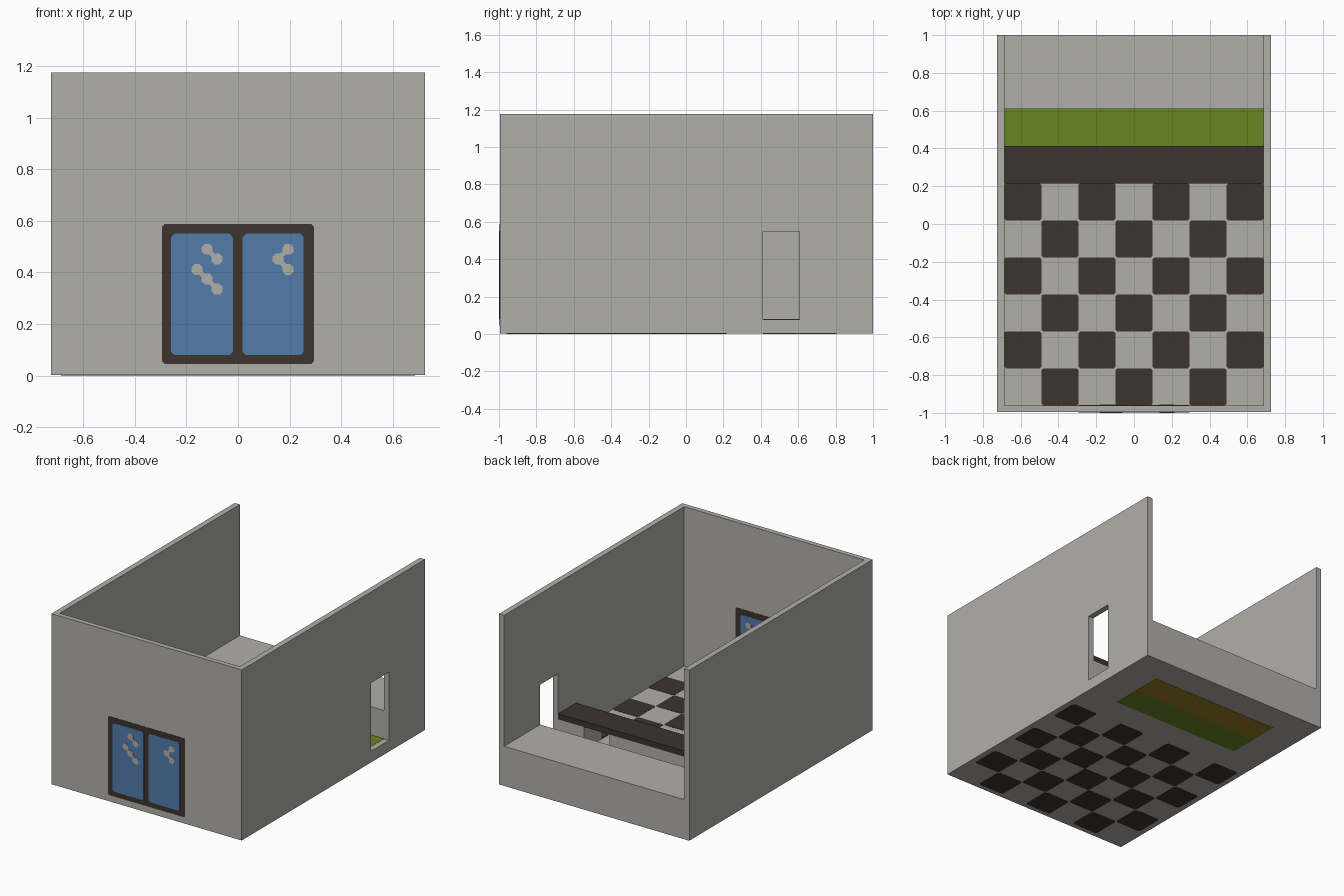
import bpy, bmesh, math

if "Cube" in bpy.data.objects:
    bpy.data.objects.remove(bpy.data.objects["Cube"], do_unlink=True)

U = 2 / 51                 # modelling grid step
W = 18.5 * U               # half width outside
IN = W - U                 # half width inside
P = 0.0015                 # thickness step of painted plates
H = 30 * U


def Y(n):
    """Depth coordinate, n grid steps from the front."""
    return -1 + n * U


def material(name, rgb):
    lin = [((c / 255 + 0.055) / 1.055) ** 2.4 for c in rgb] + [1]
    m = bpy.data.materials.new(name)
    m.use_nodes = True
    m.diffuse_color = lin
    bsdf = m.node_tree.nodes["Principled BSDF"]
    bsdf.inputs["Base Color"].default_value = lin
    bsdf.inputs["Roughness"].default_value = 0.9
    return m


STONE = material("warm grey", (177, 175, 169))
DARK = material("dark brown", (60, 51, 45))
GREEN = material("leaf green", (105, 131, 35))
OLIVE = material("olive brown", (152, 122, 35))
BLUE = material("window blue", (82, 124, 171))


def prism(name, outlines, axis, lo, hi, mat):
    """Extrude 2D outlines along an axis between lo and hi."""
    put = {"x": lambda a, b, d: (d, a, b),
           "y": lambda a, b, d: (a, d, b),
           "z": lambda a, b, d: (a, b, d)}[axis]
    bm = bmesh.new()
    for pts in outlines:
        n = len(pts)
        low = [bm.verts.new(put(a, b, lo)) for a, b in pts]
        top = [bm.verts.new(put(a, b, hi)) for a, b in pts]
        bm.faces.new(low)
        bm.faces.new(top)
        for i in range(n):
            j = (i + 1) % n
            bm.faces.new((low[i], low[j], top[j], top[i]))
    bmesh.ops.recalc_face_normals(bm, faces=bm.faces)
    me = bpy.data.meshes.new(name)
    bm.to_mesh(me)
    bm.free()
    me.materials.append(mat)
    ob = bpy.data.objects.new(name, me)
    bpy.context.collection.objects.link(ob)
    return ob


def rect(a0, a1, b0, b1, c=0.0):
    """Rectangle outline with optional cut corners."""
    if not c:
        return [(a0, b0), (a1, b0), (a1, b1), (a0, b1)]
    return [(a0 + c, b0), (a1 - c, b0), (a1, b0 + c), (a1, b1 - c),
            (a1 - c, b1), (a0 + c, b1), (a0, b1 - c), (a0, b0 + c)]


# U-shaped walls, open at the back
front = -1 + 3 * P
walls = prism("walls", [[(-W, front), (W, front), (W, 1), (IN, 1), (IN, Y(1)),
                         (-IN, Y(1)), (-IN, 1), (-W, 1)]], "z", P, H, STONE)

# Serving hatch cut through one side wall
cutter = prism("hatch_cutter", [rect(Y(36), Y(41), 2 * U, 14 * U)], "x",
               IN - U, W + U, STONE)
mod = walls.modifiers.new("hatch", "BOOLEAN")
mod.operation, mod.solver, mod.object = "DIFFERENCE", "EXACT", cutter
bpy.context.view_layer.objects.active = walls
bpy.ops.object.modifier_apply(modifier="hatch")
bpy.data.objects.remove(cutter, do_unlink=True)

# Floor slab with the raised platform at the back
prism("floor_and_platform", [[(Y(1), P), (1, P), (1, 7 * U), (Y(41), 7 * U),
                              (Y(41), 2 * U), (Y(1), 2 * U)]], "x", -IN, IN, STONE)

# Counter top and its supports, leaving a knee gap
prism("counter_top", [rect(-IN, IN, Y(31), Y(36))], "z", 6 * U, 7 * U, DARK)
prism("counter_supports", [rect(12.5 * U, IN, Y(31), Y(36)),
                           rect(-IN, 7.5 * U, Y(31), Y(36))],
      "z", 2 * U, 6 * U, STONE)

# Checker tiles on the floor and repeated on the underside
tiles = []
for row in range(6):
    for col in range(7):
        if (row + col) % 2:
            x, y = -IN + col * 5 * U, Y(1) + row * 5 * U
            tiles.append(rect(x, x + 5 * U, y, y + 5 * U, 0.009))
prism("floor_tiles", tiles, "z", 2 * U, 2 * U + P, DARK)
prism("underside_tiles", tiles, "z", 0, P, DARK)

# Green strip behind the counter and the patches underneath
prism("green_strip", [rect(-IN, IN, Y(36), Y(41))], "z", 2 * U, 2 * U + P, GREEN)
prism("underside_green", [rect(-12.5 * U, 12.5 * U, Y(36), Y(41))], "z", 0, P, GREEN)
prism("underside_olive", [rect(-12.5 * U, 12.5 * U, Y(41), Y(46))], "z", 0, P, OLIVE)

# Window shapes: frame, two panes, and glints made of linked dots
frame = [rect(-0.294, 0.294, 0.045, 0.588, 0.009)]
panes = [rect(-0.259, -0.02, 0.079, 0.551, 0.013),
         rect(0.018, 0.255, 0.079, 0.551, 0.013)]
chains = [[(-0.12, 0.49), (-0.081, 0.452)],
          [(-0.159, 0.412), (-0.12, 0.374), (-0.081, 0.335)],
          [(0.194, 0.49), (0.155, 0.452), (0.194, 0.412)]]
dots, links = [], []
for chain in chains:
    for x, z in chain:
        dots.append([(x + 0.023 * math.cos(math.radians(22.5 + 45 * k)),
                      z + 0.023 * math.sin(math.radians(22.5 + 45 * k)))
                     for k in range(8)])
    for (x0, z0), (x1, z1) in zip(chain, chain[1:]):
        dx, dz = x1 - x0, z1 - z0
        s = 0.009 / math.hypot(dx, dz)
        ox, oz = -dz * s, dx * s
        links.append([(x0 + ox, z0 + oz), (x0 - ox, z0 - oz),
                      (x1 - ox, z1 - oz), (x1 + ox, z1 + oz)])

# Window painted on both faces of the front wall
for side, base, step in (("outer", front, -P), ("inner", Y(1), P)):
    for i, (part, shapes, mat) in enumerate((("window_frame", frame, DARK),
                                             ("window_panes", panes, BLUE),
                                             ("window_glints", dots + links, STONE))):
        prism(f"{side}_{part}", shapes, "y", base + i * step,
              base + (i + 1) * step, mat)
